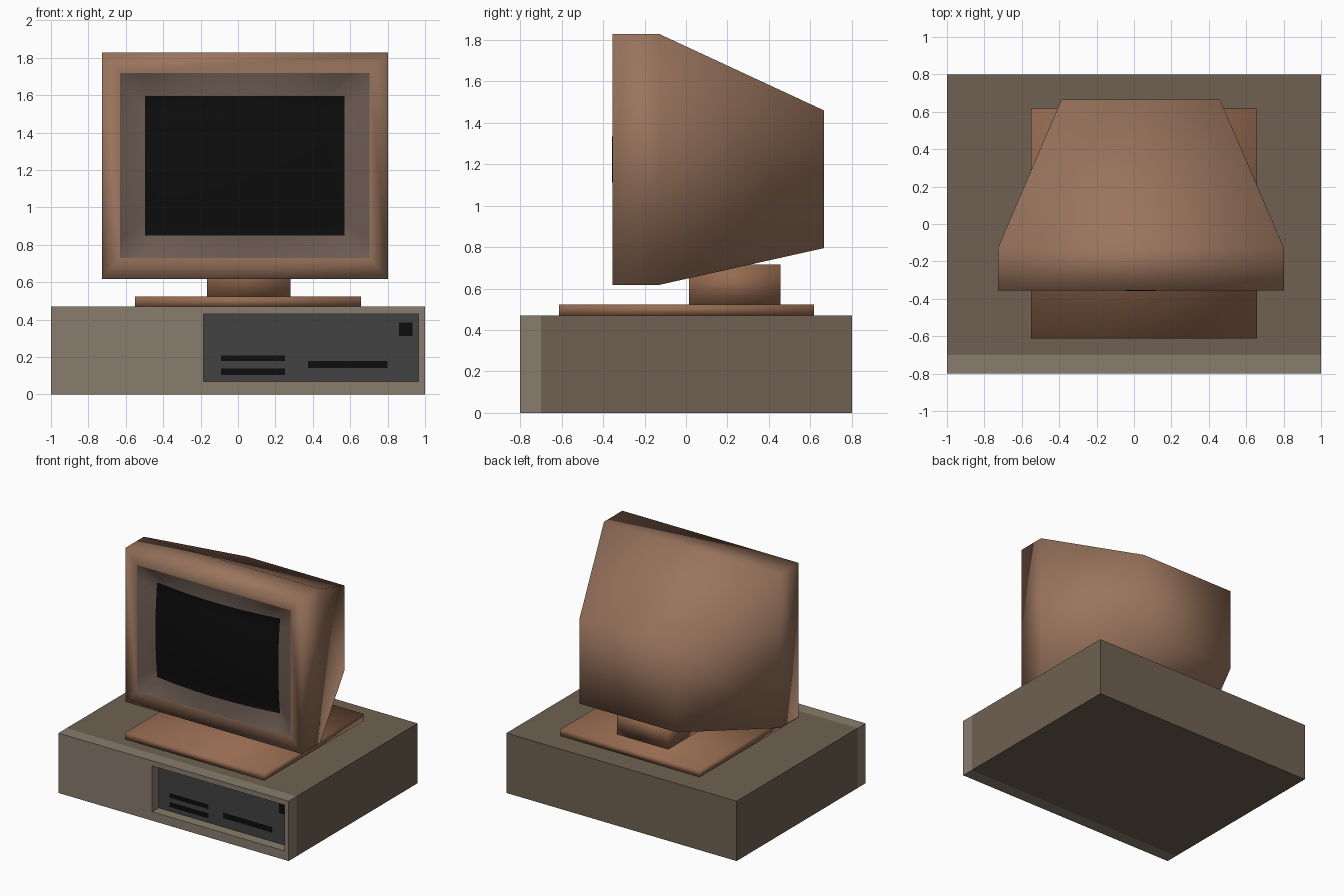
import bpy, bmesh

if "Cube" in bpy.data.objects:
    bpy.data.objects.remove(bpy.data.objects["Cube"])

def material(name, r, g, b):
    m = bpy.data.materials.new(name)
    m.diffuse_color = (r, g, b, 1)
    m.use_nodes = True
    m.node_tree.nodes["Principled BSDF"].inputs["Base Color"].default_value = m.diffuse_color
    return m

CASE = material("case_taupe", 0.16, 0.12, 0.085)
FRONT = material("front_taupe", 0.25, 0.205, 0.155)
SHELL = material("shell_brown", 0.32, 0.175, 0.11)
STAND = material("stand_brown", 0.30, 0.145, 0.08)
INNER = material("inner_bezel", 0.15, 0.105, 0.085)
GREY = material("drive_grey", 0.055, 0.055, 0.055)
BLACK = material("black", 0.004, 0.004, 0.004)

def finish(name, bm, mats, smooth=False):
    bmesh.ops.recalc_face_normals(bm, faces=bm.faces)
    me = bpy.data.meshes.new(name)
    bm.to_mesh(me)
    bm.free()
    for m in mats:
        me.materials.append(m)
    for p in me.polygons:
        p.use_smooth = smooth
    ob = bpy.data.objects.new(name, me)
    bpy.context.collection.objects.link(ob)
    return ob

def loft(name, rings, mats, smooth=False, cap_front=True):
    """Join rectangles (x0, x1, z0, z1, y) from back to front; last material fills the front cap."""
    bm = bmesh.new()
    loops = [[bm.verts.new(p) for p in ((a, y, c), (b, y, c), (b, y, d), (a, y, d))]
             for a, b, c, d, y in rings]
    bm.faces.new(loops[0])
    for p, q in zip(loops, loops[1:]):
        for i in range(4):
            j = (i + 1) % 4
            bm.faces.new((p[i], p[j], q[j], q[i]))
    if cap_front:
        bm.faces.new(loops[-1]).material_index = len(mats) - 1
    return finish(name, bm, mats, smooth)

def box(name, x0, x1, y0, y1, z0, z1, mat, smooth=False):
    return loft(name, [(x0, x1, z0, z1, y1), (x0, x1, z0, z1, y0)], [mat], smooth)

# Computer case and its front with the sunken drive panel
box("case_body", -1, 1, -0.7, 0.8, 0, 0.47, CASE)
bay = (-0.185, 0.965, 0.07, 0.43)
loft("case_front", [(-1, 1, 0, 0.47, -0.7), (-1, 1, 0, 0.47, -0.8),
                    (*bay, -0.8), (*bay, -0.72)], [FRONT, GREY])

# Drive slots and power button
for name, x0, x1, z0, z1 in (("upper_drive_slot", -0.09, 0.25, 0.178, 0.209),
                             ("lower_drive_slot", -0.09, 0.25, 0.105, 0.14),
                             ("wide_drive_slot", 0.375, 0.80, 0.142, 0.18),
                             ("power_button", 0.862, 0.932, 0.312, 0.385)):
    box(name, x0, x1, -0.724, -0.715, z0, z1, BLACK)

# Monitor stand
box("stand_plate", -0.55, 0.657, -0.612, 0.618, 0.47, 0.523, STAND, True)
box("stand_neck", -0.165, 0.28, 0.015, 0.457, 0.523, 0.715, STAND, True)

# Monitor shell, open where the inner bezel sits
IN = (-0.63, 0.703, 0.73, 1.718)
OUT = (-0.728, 0.802, 0.618, 1.828)
loft("monitor_shell", [(-0.388, 0.46, 0.795, 1.46, 0.665), (*OUT, -0.128),
                       (*OUT, -0.355), (*IN, -0.355)], [SHELL], True, cap_front=False)

# Bulging screen with the inner bezel grown from its border
SX, SZ, HX, HZ = 0.036, 1.223, 0.534, 0.372
bm = bmesh.new()
bmesh.ops.create_grid(bm, x_segments=12, y_segments=10, size=1)
for f in bm.faces:
    f.material_index = 1
border = [e for e in bm.edges if e.is_boundary]
grown = bmesh.ops.extrude_edge_only(bm, edges=border)["geom"]
rim = {v for v in grown if isinstance(v, bmesh.types.BMVert)}
for f in grown:
    if isinstance(f, bmesh.types.BMFace):
        f.material_index = 0
for v in bm.verts:
    u, w = v.co.x, v.co.y
    if v in rim:
        v.co = ((IN[0] + IN[1]) / 2 + u * (IN[1] - IN[0]) / 2, -0.355,
                (IN[2] + IN[3]) / 2 + w * (IN[3] - IN[2]) / 2)
    else:
        v.co = (SX + u * HX, -0.358 + 0.155 * ((u * HX) ** 2 + (w * HZ) ** 2), SZ + w * HZ)
screen = finish("screen_and_inner_bezel", bm, [INNER, BLACK], True)
# An open sheet: make sure it faces the front
if sum(p.normal.y * p.area for p in screen.data.polygons) > 0:
    screen.data.flip_normals()
